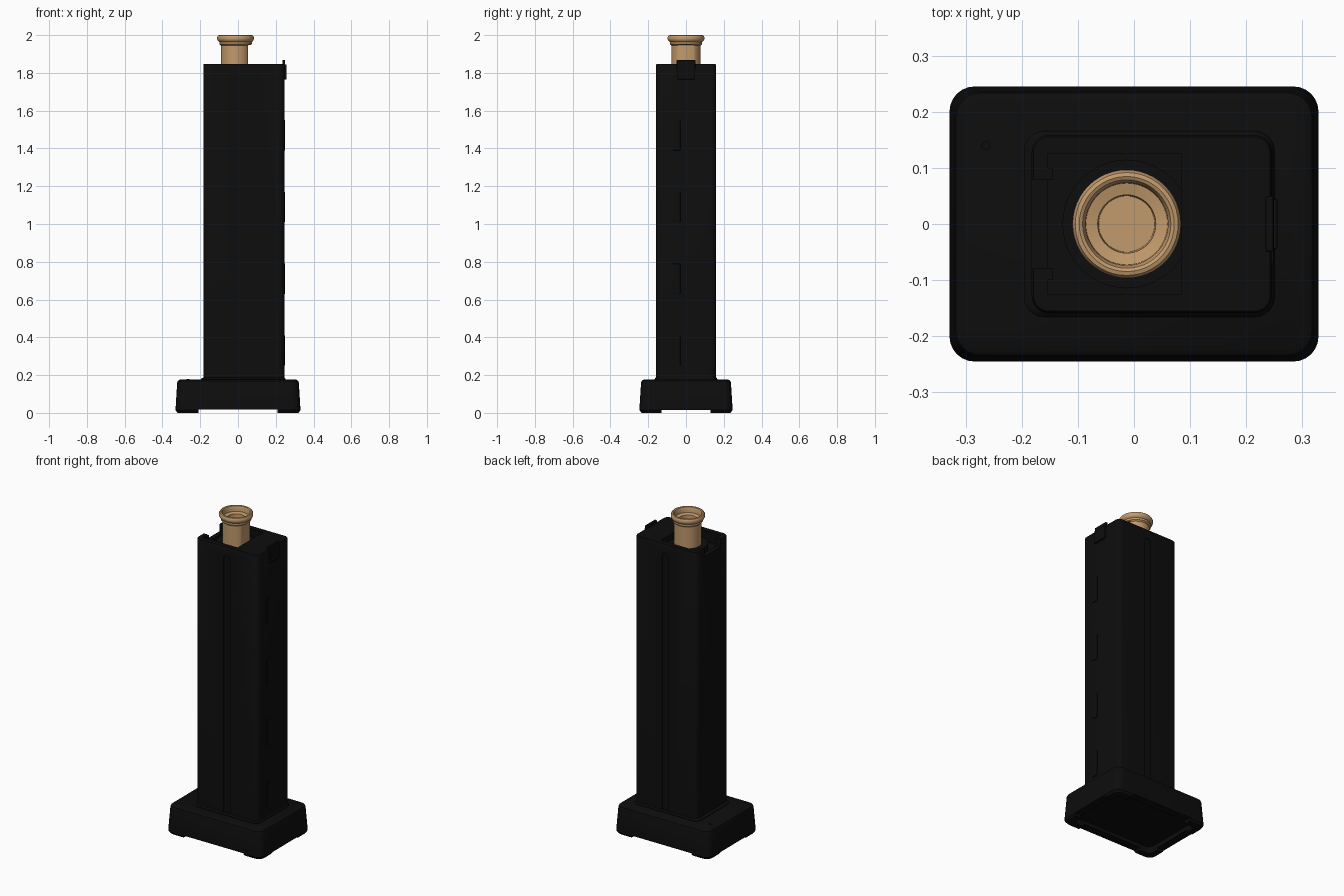
import bpy, bmesh, math

if "Cube" in bpy.data.objects:
    bpy.data.objects.remove(bpy.data.objects["Cube"])


def material(name, rgb):
    m = bpy.data.materials.new(name)
    m.use_nodes = True
    m.diffuse_color = (*rgb, 1)
    m.node_tree.nodes["Principled BSDF"].inputs["Base Color"].default_value = (*rgb, 1)
    return m


BLACK = material("matte black", (0.004, 0.004, 0.004))
TAN = material("tan", (0.54, 0.325, 0.15))


def finish(name, bm, mat):
    bmesh.ops.recalc_face_normals(bm, faces=bm.faces)
    mesh = bpy.data.meshes.new(name)
    bm.to_mesh(mesh)
    bm.free()
    mesh.materials.append(mat)
    ob = bpy.data.objects.new(name, mesh)
    bpy.context.collection.objects.link(ob)
    return ob


def activate(ob):
    bpy.ops.object.select_all(action='DESELECT')
    ob.select_set(True)
    bpy.context.view_layer.objects.active = ob


def smooth(ob):
    activate(ob)
    bpy.ops.object.shade_smooth_by_angle(angle=math.radians(35))


def loft(bm, rings, cap=True):
    """Skin a stack of closed point loops."""
    loops = [[bm.verts.new(p) for p in ring] for ring in rings]
    n = len(loops[0])
    for a, b in zip(loops, loops[1:]):
        for i in range(n):
            j = (i + 1) % n
            bm.faces.new((a[i], a[j], b[j], b[i]))
    if cap:
        bm.faces.new(loops[0])
        bm.faces.new(loops[-1])


def rounded_rect(x0, x1, hy, r, z, steps=6):
    pts = []
    corners = ((x1 - r, hy - r), (x0 + r, hy - r), (x0 + r, r - hy), (x1 - r, r - hy))
    for k, (cx, cy) in enumerate(corners):
        for s in range(steps + 1):
            a = (k + s / steps) * math.pi / 2
            pts.append((cx + r * math.cos(a), cy + r * math.sin(a), z))
    return pts


def prism(name, layers, mat=BLACK):
    """Rounded block from (x0, x1, half depth, radius, z) layers."""
    bm = bmesh.new()
    loft(bm, [rounded_rect(*layer) for layer in layers])
    return finish(name, bm, mat)


def box(name, x, y, z, mat=BLACK, bevel=0):
    bm = bmesh.new()
    bmesh.ops.create_cube(bm, size=1)
    for v in bm.verts:
        v.co = [(a + b) / 2 + c * (b - a) for c, (a, b) in zip(v.co, (x, y, z))]
    if bevel:
        bmesh.ops.bevel(bm, geom=bm.edges[:], offset=bevel, segments=2,
                        affect='EDGES', profile=0.5)
    return finish(name, bm, mat)


def cylinder(name, x, y, r, z0, z1, mat=BLACK):
    bm = bmesh.new()
    loft(bm, [[(x + r * math.cos(a), y + r * math.sin(a), z)
               for a in (i * math.tau / 48 for i in range(48))] for z in (z0, z1)])
    return finish(name, bm, mat)


def cut(target, *cutters):
    for c in cutters:
        c.hide_render = True
        mod = target.modifiers.new("cut", 'BOOLEAN')
        mod.operation = 'DIFFERENCE'
        mod.solver = 'EXACT'
        mod.object = c
        activate(target)
        bpy.ops.object.modifier_apply(modifier=mod.name)
        bpy.data.objects.remove(c)


# Base with a hollow underside, standing on its four corners
base = prism("base", [(-0.32, 0.32, 0.235, 0.04, 0), (-0.33, 0.33, 0.246, 0.045, 0.014),
                      (-0.33, 0.33, 0.246, 0.045, 0.03), (-0.322, 0.322, 0.238, 0.045, 0.16),
                      (-0.318, 0.318, 0.234, 0.042, 0.17), (-0.308, 0.308, 0.224, 0.035, 0.176)])
cut(base,
    box("front_notch", (-0.21, 0.21), (-0.4, 0.4), (-0.1, 0.018)),
    box("side_notch", (-0.5, 0.5), (-0.13, 0.13), (-0.1, 0.014)),
    prism("underside_hollow", [(-0.285, 0.285, 0.2, 0.03, -0.1), (-0.28, 0.28, 0.195, 0.03, 0.04)]))
smooth(base)
cylinder("base_pin", -0.265, 0.14, 0.008, 0.17, 0.179)

# Collar where the column meets the base
smooth(prism("collar", [(-0.197, 0.251, 0.166, 0.035, 0.165), (-0.197, 0.251, 0.166, 0.035, 0.18),
                        (-0.183, 0.246, 0.159, 0.03, 0.188)]))

# Column with a top well, a feed notch and shallow grooves front and back
column = prism("column", [(-0.183, 0.246, 0.159, 0.03, 0.17), (-0.183, 0.246, 0.159, 0.03, 1.843),
                          (-0.18, 0.243, 0.156, 0.028, 1.848)])
cut(column,
    box("well", (-0.155, 0.085), (-0.125, 0.125), (1.78, 2)),
    box("feed_notch", (-0.3, -0.1), (-0.08, 0.08), (1.8, 2)))
for side in (-1, 1):
    bm = bmesh.new()
    arch = [(0.01, 0.1), (0.055, 0.1)]
    arch += [(0.0325 + 0.0225 * math.cos(i * math.pi / 8), 1.77 + 0.0225 * math.sin(i * math.pi / 8))
             for i in range(9)]
    loft(bm, [[(x, side * y, z) for x, z in arch] for y in (0.152, 0.25)])
    cut(column, finish("groove", bm, BLACK))
smooth(column)

# Guide lips beside the feed notch
for side in (-1, 1):
    box("guide_lip", (-0.165, -0.145), sorted((side * 0.08, side * 0.1)), (1.78, 1.846))

# Raised catch at the top and a row of thin rack plates below it
box("catch_plate", (0.235, 0.257), (-0.045, 0.045), (1.765, 1.845), bevel=0.004)
box("catch_tab", (0.235, 0.25), (-0.05, 0.05), (1.82, 1.868), bevel=0.004)
for i in range(4):
    z = 0.25 + i * 0.38
    box("rack_plate", (0.24, 0.25), (-0.07, -0.03), (z, z + 0.16), bevel=0.002)

# Tan nozzle: turned profile with a rolled lip and a stepped mouth
CX = -0.013
profile = [(0.078, 1.76), (0.078, 1.945), (0.086, 1.952), (0.086, 1.964), (0.092, 1.968),
           (0.097, 1.977), (0.097, 1.99), (0.092, 1.998), (0.085, 2.0), (0.079, 1.997),
           (0.074, 1.985), (0.073, 1.965), (0.052, 1.96), (0.05, 1.91)]
bm = bmesh.new()
loft(bm, [[(CX + r * math.cos(a), r * math.sin(a), z)
           for a in (i * math.tau / 48 for i in range(48))] for r, z in profile])
nozzle = finish("nozzle", bm, TAN)
cut(nozzle, box("nozzle_flat", (0.053, 0.2), (-0.042, 0.042), (1.7, 1.948)))
smooth(nozzle)

# Dark ring around the nozzle inside the well
smooth(cylinder("nozzle_seat", CX, 0, 0.115, 1.77, 1.81))
